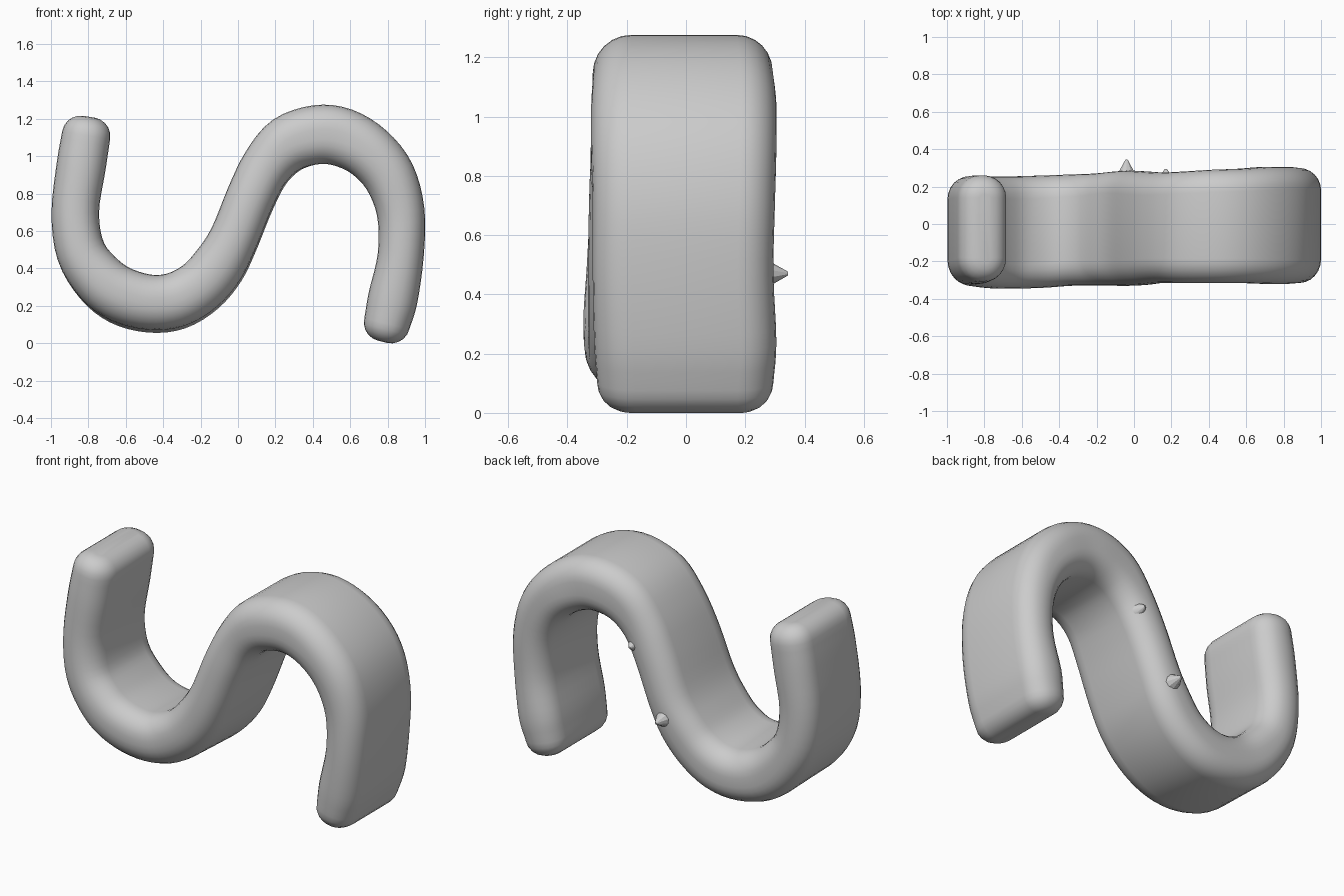
import bpy, bmesh, math
from mathutils import Vector

if "Cube" in bpy.data.objects:
    bpy.data.objects.remove(bpy.data.objects["Cube"])

# Centre line of the wave: x, z, half thickness, front y, back y
PATH = [
    (-0.812, 1.112, .130, -.31, .26),
    (-0.838, 0.95, .132, -.32, .26),
    (-0.87, 0.70, .127, -.325, .255), (-0.84, 0.49, .132, -.335, .255),
    (-0.74, 0.34, .143, -.345, .255), (-0.62, 0.25, .148, -.345, .255),
    (-0.47, 0.21, .147, -.34, .26), (-0.33, 0.225, .147, -.33, .265),
    (-0.20, 0.30, .143, -.33, .27), (-0.10, 0.415, .14, -.33, .28),
    (-0.02, 0.56, .13, -.33, .285), (0.07, 0.78, .13, -.325, .28),
    (0.155, 0.945, .135, -.315, .275), (0.27, 1.065, .152, -.315, .28),
    (0.42, 1.115, .158, -.315, .29), (0.56, 1.10, .157, -.315, .295),
    (0.70, 1.022, .148, -.32, .305), (0.81, 0.89, .14, -.32, .305),
    (0.87, 0.70, .128, -.315, .30), (0.87, 0.47, .123, -.315, .295),
    (0.828, 0.24, .133, -.31, .305), (0.796, 0.105, .124, -.30, .295),
]
STEPS, CAP = 4, 0.10
CORNER_FRONT, CORNER_BACK = 0.13, 0.12


def spline(points, steps):
    """Catmull-Rom samples through the points."""
    pts = [Vector(p) for p in points]
    pts = [2 * pts[0] - pts[1]] + pts + [2 * pts[-1] - pts[-2]]
    out = []
    for i in range(1, len(pts) - 2):
        a, b, c, d = pts[i - 1:i + 3]
        for s in range(steps):
            t = s / steps
            out.append(0.5 * (2 * b + (c - a) * t + (2 * a - 5 * b + 4 * c - d) * t * t
                              + (3 * b - a - 3 * c + d) * t ** 3))
    return out + [pts[-2]]


def section(half, y0, y1, inset):
    """Rounded rectangle as (across, y) pairs, a little softer at the front."""
    h = half - inset
    y0, y1 = y0 + inset, y1 - inset
    ring = []
    for q, (sx, sy) in enumerate([(1, 1), (-1, 1), (-1, -1), (1, -1)]):
        ry = max((CORNER_BACK if sy > 0 else CORNER_FRONT) - inset, 0.012)
        rx = min(ry, h * 0.92)
        edge = y1 if sy > 0 else y0
        for k in range(7):
            a = math.pi / 2 * (q + k / 6)
            ring.append((sx * (h - rx) + rx * math.cos(a), edge - sy * ry + ry * math.sin(a)))
    return ring


samples = spline(PATH, STEPS)
n = len(samples)
frames = []
for i, s in enumerate(samples):
    a, b = samples[max(i - 1, 0)], samples[min(i + 1, n - 1)]
    frames.append((s, Vector((b[0] - a[0], 0, b[1] - a[1])).normalized(), 0.0, 0.0))

# Rounded ends: shrinking rings pushed out along the tangent
angles = [math.pi / 2 * k / 5 for k in range(1, 6)]
cap = [(CAP * math.sin(a), CAP * (1 - math.cos(a))) for a in angles]
first, last = frames[0], frames[-1]
frames = ([(first[0], first[1], -push, inset) for push, inset in reversed(cap)] + frames
          + [(last[0], last[1], push, inset) for push, inset in cap])

# Sweep the rounded band, its lower bend tilting slightly down towards the back
bm = bmesh.new()
rings = []
for s, tan, push, inset in frames:
    centre = Vector((s[0], 0, s[1])) + tan * push
    normal = Vector((-tan.z, 0, tan.x))
    tilt = 0.045 * max(0.0, min(1.0, (0.60 - abs(s[0] + 0.25)) / 0.25)) * max(0.0, tan.x)
    rings.append([bm.verts.new(centre + normal * (u - tilt * y) + Vector((0, y, 0)))
                  for u, y in section(s[2], s[3], s[4], inset)])
for r0, r1 in zip(rings, rings[1:]):
    for i in range(len(r0)):
        j = (i + 1) % len(r0)
        bm.faces.new((r0[i], r0[j], r1[j], r1[i]))
bm.faces.new(rings[0])
bm.faces.new(rings[-1])
bmesh.ops.recalc_face_normals(bm, faces=bm.faces)
mesh = bpy.data.meshes.new("wave_band")
bm.to_mesh(mesh)
bm.free()
band = bpy.data.objects.new("wave_band", mesh)
bpy.context.collection.objects.link(band)
for p in mesh.polygons:
    p.use_smooth = True


# Small rough burrs on the lower back edge
def burr(name, x, z, radius, y0, y1):
    bpy.ops.mesh.primitive_cone_add(vertices=10, radius1=radius, radius2=0.006, depth=y1 - y0,
                                    location=(x, (y0 + y1) / 2, z),
                                    rotation=(-math.pi / 2, 0, 0))
    bpy.context.object.name = name
    bpy.ops.object.shade_smooth_by_angle()


burr("back_burr_large", -0.04, 0.47, 0.06, 0.25, 0.345)
burr("back_burr_small", 0.17, 0.85, 0.045, 0.24, 0.295)
